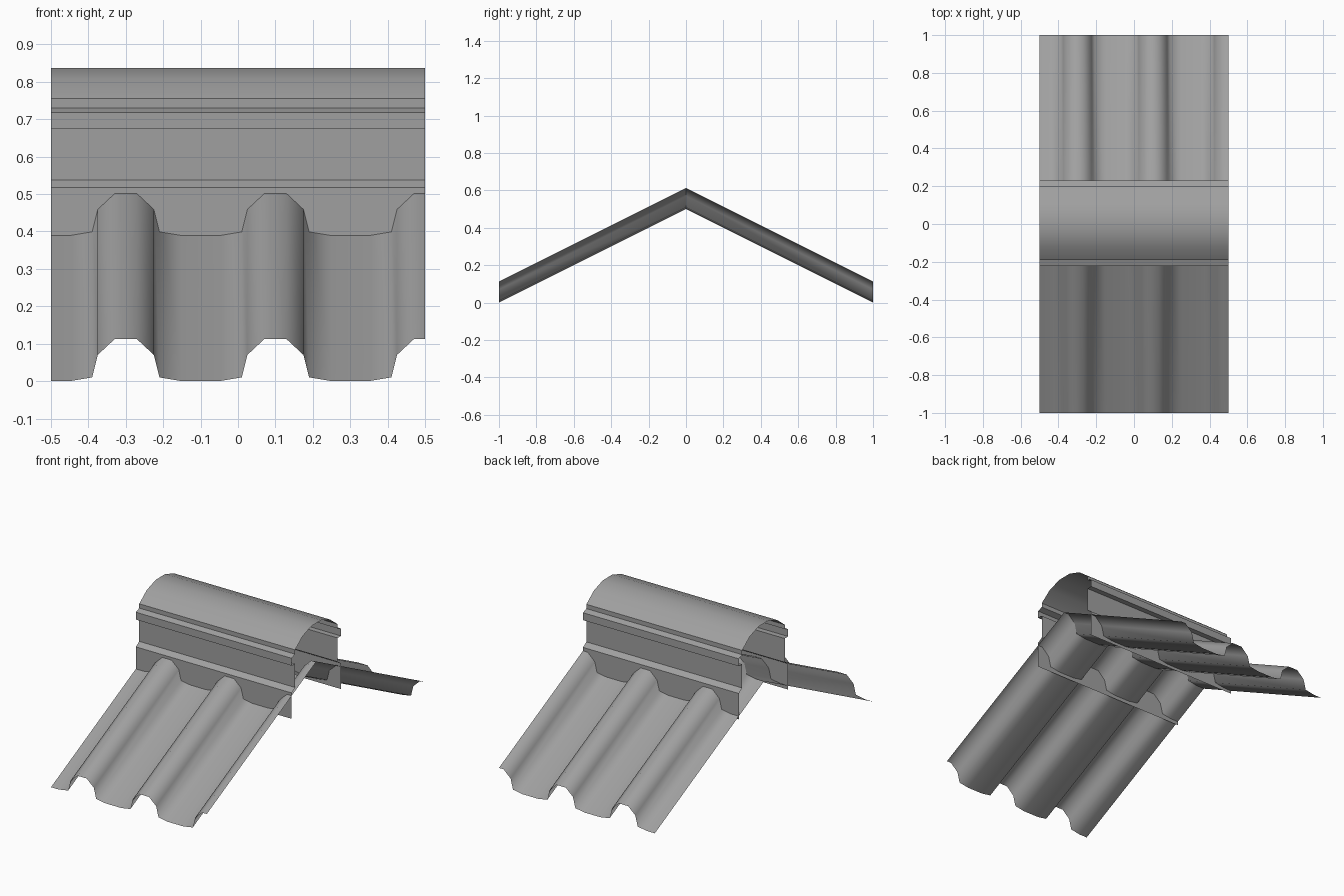
import bpy
import math

cube = bpy.data.objects.get("Cube")
if cube:
    bpy.data.objects.remove(cube, do_unlink=True)

GREY = (0.35, 0.35, 0.35, 1.0)
metal = bpy.data.materials.new("grey_metal")
metal.use_nodes = True
metal.diffuse_color = GREY
metal.node_tree.nodes["Principled BSDF"].inputs["Base Color"].default_value = GREY


def strip(name, start, end, angle):
    """Thin sheet of quads joining two matching rows of points."""
    n = len(start)
    faces = [(i, n + i, n + i + 1, i + 1) for i in range(n - 1)]
    mesh = bpy.data.meshes.new(name)
    mesh.from_pydata(start + end, [], faces)
    mesh.materials.append(metal)
    obj = bpy.data.objects.new(name, mesh)
    bpy.context.collection.objects.link(obj)
    bpy.ops.object.select_all(action='DESELECT')
    obj.select_set(True)
    bpy.context.view_layer.objects.active = obj
    bpy.ops.object.shade_smooth_by_angle(angle=math.radians(angle))
    return obj


# Corrugated cross-section: one rib repeated at a fixed pitch
HALF, PITCH, RISE = 0.5, 0.4, 0.5
rib = [(-0.15, 0.0), (-0.09, 0.01), (-0.075, 0.07), (-0.03, 0.112),
       (0.03, 0.112), (0.075, 0.07), (0.09, 0.01), (0.15, 0.0)]
wave = [(-HALF, 0.0)]
for k in range(3):
    centre = -0.3 + k * PITCH
    wave += [(centre + x, h) for x, h in rib if -HALF < centre + x < HALF]
wave.append((HALF, 0.112))

# Two sloping roof sheets meeting at the ridge
ridge = [(x, 0, h + RISE) for x, h in wave]
front_eave = [(x, -1, h) for x, h in wave]
back_eave = [(x, 1, h) for x, h in wave]
strip("front_roof_sheet", ridge, front_eave, 89)
strip("back_roof_sheet", back_eave, ridge, 89)

# Ridge cap: skirt, ledge, wall, lip and rounded top
IN, OUT, SHIFT = 0.195, 0.226, 0.004
side = [(OUT, 0.367), (OUT, 0.517), (IN, 0.537), (IN, 0.675),
        (OUT, 0.675), (OUT, 0.718), (IN, 0.73)]
sagitta = 0.085
radius = (IN ** 2 + sagitta ** 2) / (2 * sagitta)
sweep = math.asin(IN / radius)
SEGMENTS = 5
dome = []
for i in range(SEGMENTS + 1):
    a = sweep * (2 * i / SEGMENTS - 1)
    dome.append((radius * math.sin(a), 0.84 - radius * (1 - math.cos(a))))
profile = [(-y, z) for y, z in side] + dome + side[::-1]
strip("ridge_cap",
      [(-HALF, y + SHIFT, z) for y, z in profile],
      [(HALF, y + SHIFT, z) for y, z in profile], 28)
